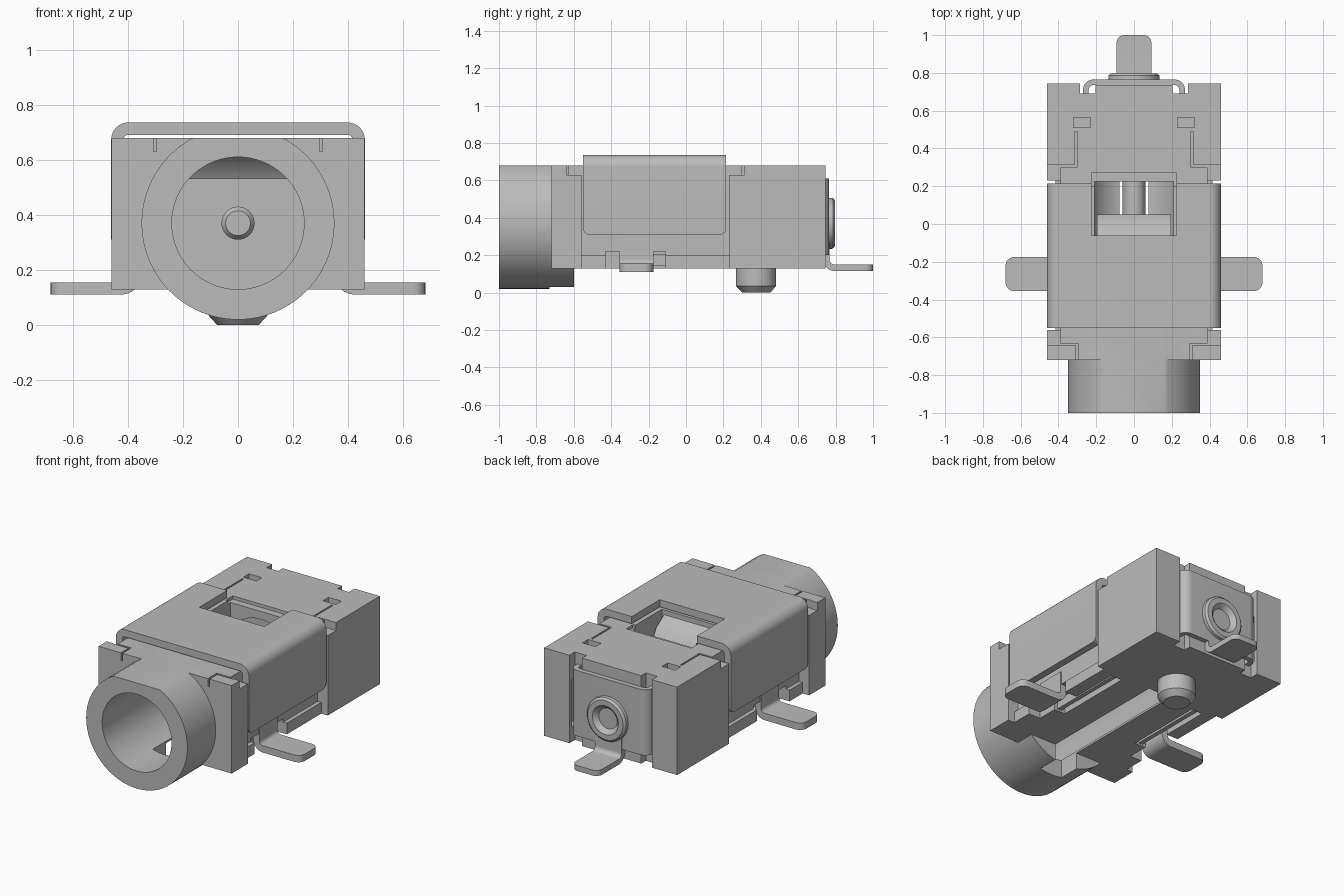
import bpy, bmesh, math
from mathutils import Vector

if "Cube" in bpy.data.objects:
    bpy.data.objects.remove(bpy.data.objects["Cube"])

GREY = (0.5, 0.5, 0.5, 1)
mat = bpy.data.materials.new("plain_grey")
mat.use_nodes = True
mat.diffuse_color = GREY
mat.node_tree.nodes["Principled BSDF"].inputs["Base Color"].default_value = GREY
AXIS_Z = 0.37  # height of the barrel axis


def make(name, bm):
    bmesh.ops.recalc_face_normals(bm, faces=bm.faces[:])
    me = bpy.data.meshes.new(name)
    bm.to_mesh(me)
    bm.free()
    ob = bpy.data.objects.new(name, me)
    bpy.context.collection.objects.link(ob)
    me.materials.append(mat)
    return ob


def prism(name, pts, axis, a, b):
    """Extrude a 2D outline along an axis; the outline uses the other two axes in order."""
    def at(p, h):
        return {"x": (h, p[0], p[1]), "y": (p[0], h, p[1]), "z": (p[0], p[1], h)}[axis]
    bm = bmesh.new()
    lo, hi = [[bm.verts.new(at(p, h)) for p in pts] for h in (a, b)]
    bm.faces.new(lo)
    bm.faces.new(hi)
    for i in range(len(pts)):
        j = (i + 1) % len(pts)
        bm.faces.new((lo[i], lo[j], hi[j], hi[i]))
    return make(name, bm)


def box(name, x0, x1, y0, y1, z0, z1):
    return prism(name, [(x0, y0), (x1, y0), (x1, y1), (x0, y1)], "z", z0, z1)


def lathe(name, prof, axis, centre, seg=72):
    """Revolve (radius, position) points round a y or z axis."""
    bm = bmesh.new()
    rings = []
    for r, h in prof:
        ring = []
        for i in range(seg):
            t = 2 * math.pi * i / seg
            c, s = r * math.cos(t), r * math.sin(t)
            co = (c, h, AXIS_Z + s) if axis == "y" else (c, centre + s, h)
            ring.append(bm.verts.new(co))
        rings.append(ring)
    for a, b in zip(rings, rings[1:]):
        for i in range(seg):
            j = (i + 1) % seg
            bm.faces.new((a[i], a[j], b[j], b[i]))
    bm.faces.new(rings[0])
    bm.faces.new(rings[-1])
    return make(name, bm)


def fillet(pts, r, n=8):
    """Round the inner corners of an open path."""
    out = [Vector(pts[0])]
    for a, p, b in zip(pts, pts[1:], pts[2:]):
        p = Vector(p)
        u, v = (Vector(a) - p).normalized(), (Vector(b) - p).normalized()
        half = u.angle(v) / 2
        c = p + (u + v).normalized() * r / math.sin(half)
        s, e = p + u * r / math.tan(half) - c, p + v * r / math.tan(half) - c
        for i in range(n + 1):
            out.append(c + (s.lerp(e, i / n)).normalized() * r)
    return out + [Vector(pts[-1])]


def sheet(path, t):
    """Outline of a bent metal sheet whose centre line is the path."""
    left, right = [], []
    for i, p in enumerate(path):
        d = (path[min(i + 1, len(path) - 1)] - path[max(i - 1, 0)]).normalized()
        n = Vector((-d.y, d.x)) * t / 2
        left.append(p + n)
        right.append(p - n)
    return left + right[::-1]


def boolean(ob, cutters, op="DIFFERENCE"):
    bpy.context.view_layer.objects.active = ob
    for c in cutters:
        m = ob.modifiers.new("bool", "BOOLEAN")
        m.operation, m.object, m.solver = op, c, "EXACT"
        bpy.ops.object.modifier_apply(modifier=m.name)
        bpy.data.objects.remove(c)


def round_edges(ob, pick, r):
    """Bevel the edges whose two ends satisfy a test."""
    bm = bmesh.new()
    bm.from_mesh(ob.data)
    es = [e for e in bm.edges if pick(e.verts[0].co, e.verts[1].co)]
    bmesh.ops.bevel(bm, geom=es, offset=r, segments=6, profile=0.5, affect="EDGES")
    bm.to_mesh(ob.data)
    bm.free()


def along(a, b, axis):
    d = b - a
    return abs(d[axis]) > 0.99 * d.length


# Housing block with the clipped round barrel
housing = box("housing", -0.46, 0.46, -0.72, 0.745, 0.13, 0.68)
barrel = lathe("barrel", [(0.35, -1), (0.35, -0.6)], "y", 0, 96)
boolean(barrel, [box("cut", -1, 1, -2, 1, 0.68, 1)])
boolean(housing, [barrel], "UNION")

cuts = [
    lathe("cut", [(0.24, -1.1), (0.24, 0.26)], "y", 0, 96),          # bore
    box("cut", -0.21, 0.21, -0.062, 0.225, 0.4, 0.8),                # top window
    box("cut", -0.225, 0.225, 0.2, 0.27, 0.66, 0.8),                 # shallow step behind window
    box("cut", -0.078, 0.078, -0.73, 0.225, 0, 0.3),                 # bottom channel
    box("cut", -0.285, 0.285, 0.735, 0.8, 0, 1),                     # rear plate seat
]
for s in (-1, 1):
    def cut(x0, x1, y0, y1, z0, z1):
        cuts.append(box("cut", min(s * x0, s * x1), max(s * x0, s * x1), y0, y1, z0, z1))
    cut(0.39, 0.6, -0.56, 0.23, 0.20, 0.8)       # side recess under the shell
    cut(0.415, 0.6, -0.56, 0.23, 0, 0.25)
    cut(0.335, 0.6, -0.43, -0.11, 0, 0.22)       # leg pocket
    cut(0.39, 0.6, -0.64, -0.5, 0.63, 0.8)       # front corner step
    cut(0.295, 0.307, -0.75, -0.632, 0.63, 0.8)  # front lid groove
    cut(0.295, 0.42, -0.644, -0.632, 0.63, 0.8)
    cut(0.39, 0.6, 0.2, 0.312, 0.63, 0.8)        # rear corner step
    cut(0.303, 0.314, 0.3, 0.49, 0.63, 0.8)      # rear lid groove
    cut(0.303, 0.42, 0.3, 0.312, 0.63, 0.8)
    cut(0.23, 0.32, 0.51, 0.565, 0.6, 0.8)       # small top holes
    cut(0.205, 0.285, 0.69, 0.8, 0, 1)           # rear side pockets
    cut(0.22, 0.33, 0.6, 0.72, 0.22, 0.52)
    cut(0.26, 0.335, -0.3, 0.2, 0, 0.2)          # bottom slits
boolean(housing, cuts)

# Centre pin
lathe("centre_pin", [(0.045, -0.56), (0.06, -0.54), (0.06, 0.74)], "y", 0, 40)

# Locating peg under the body
lathe("locating_peg", [(0.075, 0), (0.107, 0.035), (0.107, 0.14)], "z", 0.375, 48)

# Folded metal shell with a window open to the rear
path = fillet([(-0.438, 0.31), (-0.438, 0.713), (0.438, 0.713), (0.438, 0.31)], 0.04)
shell = prism("metal_shell", sheet(path, 0.045), "y", -0.55, 0.215)
round_edges(shell, lambda a, b: along(a, b, 0) and a.z < 0.32 and b.z < 0.32, 0.035)
boolean(shell, [box("cut", -0.225, 0.225, -0.062, 0.3, 0.6, 0.8)])

# Solder legs, bars in the bottom slits and side contacts
for s, side in ((-1, "right"), (1, "left")):
    path = fillet([(s * 0.375, 0.3), (s * 0.375, 0.133), (s * 0.68, 0.133)], 0.045)
    leg = prism(side + "_solder_leg", sheet(path, 0.043), "y", -0.355, -0.175)
    round_edges(leg, lambda a, b: along(a, b, 2) and abs(a.x) > 0.67 and abs(b.x) > 0.67, 0.045)
    box(side + "_slit_bar", s * 0.3 - 0.014, s * 0.3 + 0.014, -0.3, 0.2, 0.142, 0.2)

# Slanted contact spring below the window
prism("contact_spring", [(-0.07, 0.655), (0.015, 0.6), (0.05, 0.54), (0.03, 0.53),
                         (0.0, 0.58), (-0.07, 0.625)], "x", -0.195, 0.195)

# Rear contact plate with inward flanges
path = fillet([(-0.255, 0.69), (-0.255, 0.75), (0.255, 0.75), (0.255, 0.69)], 0.04)
prism("rear_plate", sheet(path, 0.03), "z", 0.2, 0.61)
path = fillet([(0.75, 0.3), (0.75, 0.133), (1.0, 0.133)], 0.045)
tab = prism("rear_solder_tab", sheet(path, 0.034), "x", -0.092, 0.092)
round_edges(tab, lambda a, b: along(a, b, 2) and a.y > 0.99 and b.y > 0.99, 0.04)

# Riveted collar on the rear plate
lathe("rivet_collar", [(0.137, 0.755), (0.135, 0.785), (0.122, 0.797), (0.09, 0.797),
                       (0.075, 0.785), (0.064, 0.77)], "y", 0, 64)

# Smooth the round surfaces and keep the edges crisp
bpy.ops.object.select_all(action="DESELECT")
for ob in bpy.context.scene.objects:
    if ob.type == "MESH":
        ob.select_set(True)
        bpy.context.view_layer.objects.active = ob
bpy.ops.object.shade_smooth_by_angle(angle=math.radians(30))
